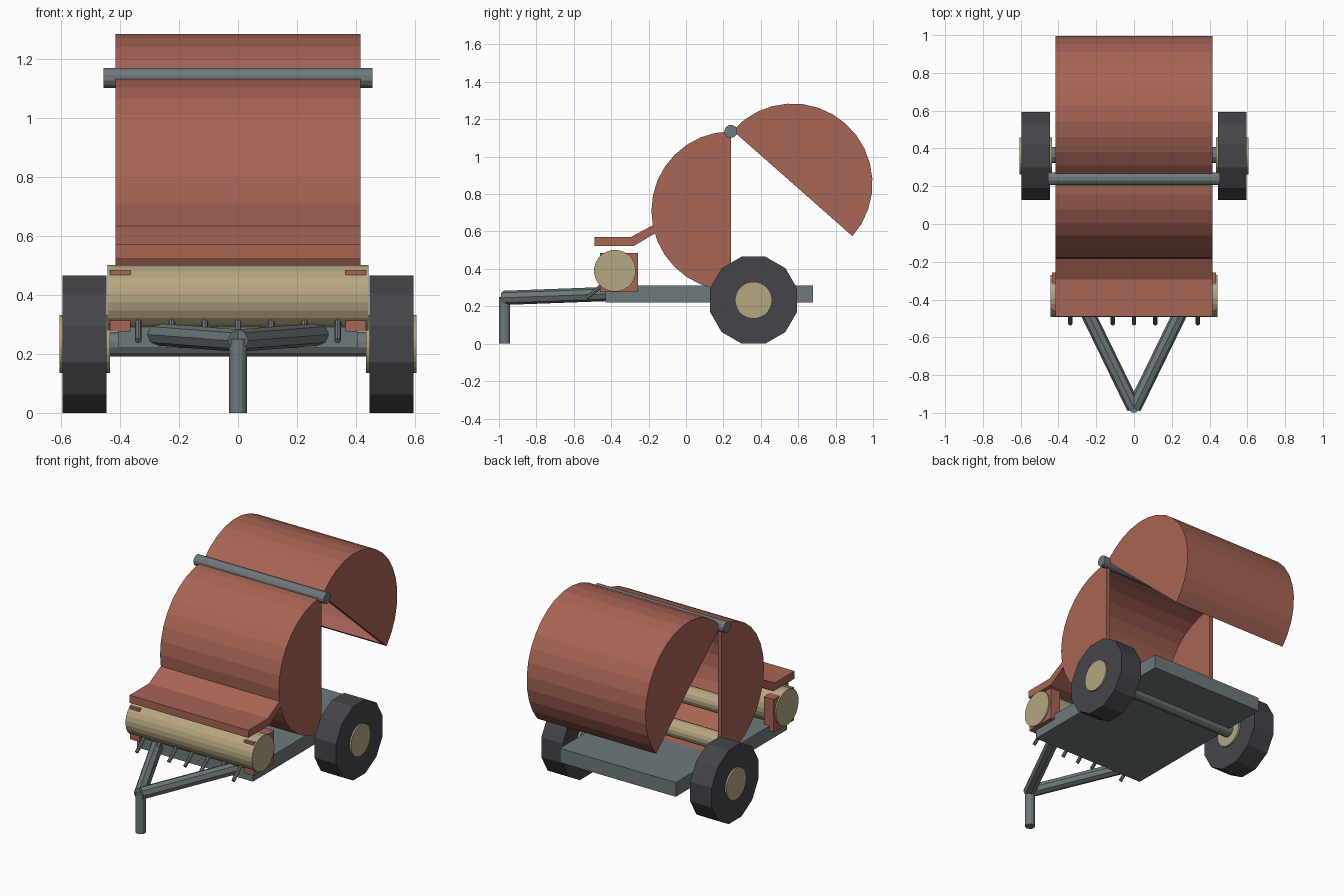
import bpy, bmesh
from math import sin, cos, pi, radians
from mathutils import Vector

cube = bpy.data.objects.get("Cube")
if cube:
    bpy.data.objects.remove(cube, do_unlink=True)


def material(name, rgb):
    m = bpy.data.materials.new(name)
    m.use_nodes = True
    m.diffuse_color = (*rgb, 1)
    bsdf = next(n for n in m.node_tree.nodes if n.type == 'BSDF_PRINCIPLED')
    bsdf.inputs["Base Color"].default_value = (*rgb, 1)
    return m


RED = material("faded red paint", (0.39, 0.128, 0.09))
TAN = material("tan metal", (0.46, 0.385, 0.22))
GREY = material("grey steel", (0.155, 0.19, 0.2))
RUBBER = material("dark rubber", (0.06, 0.058, 0.068))


def finish(name, bm, mat):
    bmesh.ops.recalc_face_normals(bm, faces=bm.faces)
    mesh = bpy.data.meshes.new(name)
    bm.to_mesh(mesh)
    bm.free()
    mesh.materials.append(mat)
    ob = bpy.data.objects.new(name, mesh)
    bpy.context.collection.objects.link(ob)
    return ob


def prism(name, profile, x0, x1, mat):
    """Extrude a (y, z) outline along x."""
    bm = bmesh.new()
    face = bm.faces.new([bm.verts.new((x0, y, z)) for y, z in profile])
    ext = bmesh.ops.extrude_face_region(bm, geom=[face])
    verts = [v for v in ext["geom"] if isinstance(v, bmesh.types.BMVert)]
    bmesh.ops.translate(bm, verts=verts, vec=(x1 - x0, 0, 0))
    return finish(name, bm, mat)


def arc(c, r, a0, a1, n):
    angles = [radians(a0 + (a1 - a0) * i / n) for i in range(n + 1)]
    return [(c[0] + r * cos(a), c[1] + r * sin(a)) for a in angles]


def roller(name, c, r, x0, x1, mat, sides=24):
    half = 180 / sides
    return prism(name, arc(c, r, half, 360 + half, sides)[:-1], x0, x1, mat)


def rect(y0, y1, z0, z1):
    return [(y0, z0), (y1, z0), (y1, z1), (y0, z1)]


def rod(name, a, b, r, mat, sides=8):
    a, b = Vector(a), Vector(b)
    bm = bmesh.new()
    bmesh.ops.create_cone(bm, cap_ends=True, segments=sides, radius1=r,
                          radius2=r, depth=(b - a).length)
    ob = finish(name, bm, mat)
    ob.rotation_mode = 'QUATERNION'
    ob.rotation_quaternion = (b - a).to_track_quat('Z', 'Y')
    ob.location = (a + b) / 2
    return ob


W = 0.415       # half width of the bale chamber
WALL = 0.025


def half_drum(name, c, r, start):
    """Hollow half cylinder, open along its chord, with two side plates."""
    outer = arc(c, r, start, start + 180, 16)
    inner = arc(c, r - WALL, start + 180, start, 16)
    prism(name + "_shell", outer + inner, WALL - W, W - WALL, RED)
    for side, s in (("left", 1), ("right", -1)):
        prism(f"{name}_{side}_plate", outer, s * (W - WALL), s * W, RED)


# Chassis, axle and bale chamber
prism("chassis_plate", rect(-0.43, 0.68, 0.22, 0.31), -0.405, 0.405, GREY)
roller("axle", (0.365, 0.233), 0.043, -0.44, 0.44, GREY, 12)
half_drum("front_chamber", (0.24, 0.71), 0.425, 90)
half_drum("tailgate", (0.57, 0.857), 0.427, -41.4)
roller("hinge_rod", (0.24, 1.135), 0.035, -0.455, 0.455, GREY, 12)

# Rollers inside the chamber
for i, c in enumerate([(-0.02, 0.49), (0.2, 0.38)]):
    roller(f"chamber_roller_{i + 1}", c, 0.055, WALL - W, W - WALL, TAN, 16)

# Front guard and pickup
prism("front_guard", [(-0.49, 0.522), (-0.28, 0.522), (-0.165, 0.59),
                      (-0.165, 0.64), (-0.295, 0.57), (-0.49, 0.57)], -W, W, RED)
roller("pickup_roller", (-0.38, 0.39), 0.112, -0.442, 0.442, TAN)
for i in range(-3, 4):
    x = i * 0.1125
    rod(f"pickup_tine_{i + 4}", (x, -0.41, 0.345), (x, -0.53, 0.245), 0.011, GREY)

# Wheels, pickup brackets and drawbar, one of each per side
for side, s in (("left", 1), ("right", -1)):
    wheel = (0.361, 0.233)
    roller(side + "_tyre", wheel, 0.233 / cos(pi / 12), s * 0.445, s * 0.595, RUBBER, 12)
    roller(side + "_hub", wheel, 0.099, s * 0.433, s * 0.605, TAN)
    prism(side + "_pickup_bracket", rect(-0.46, -0.257, 0.276, 0.484),
          s * 0.365, s * 0.433, RED)
    rod(side + "_drawbar", (0, -0.975, 0.245), (s * 0.275, -0.41, 0.266), 0.038, GREY)

# Parking stand
rod("stand", (0, -0.97, 0), (0, -0.97, 0.25), 0.03, GREY, 12)
